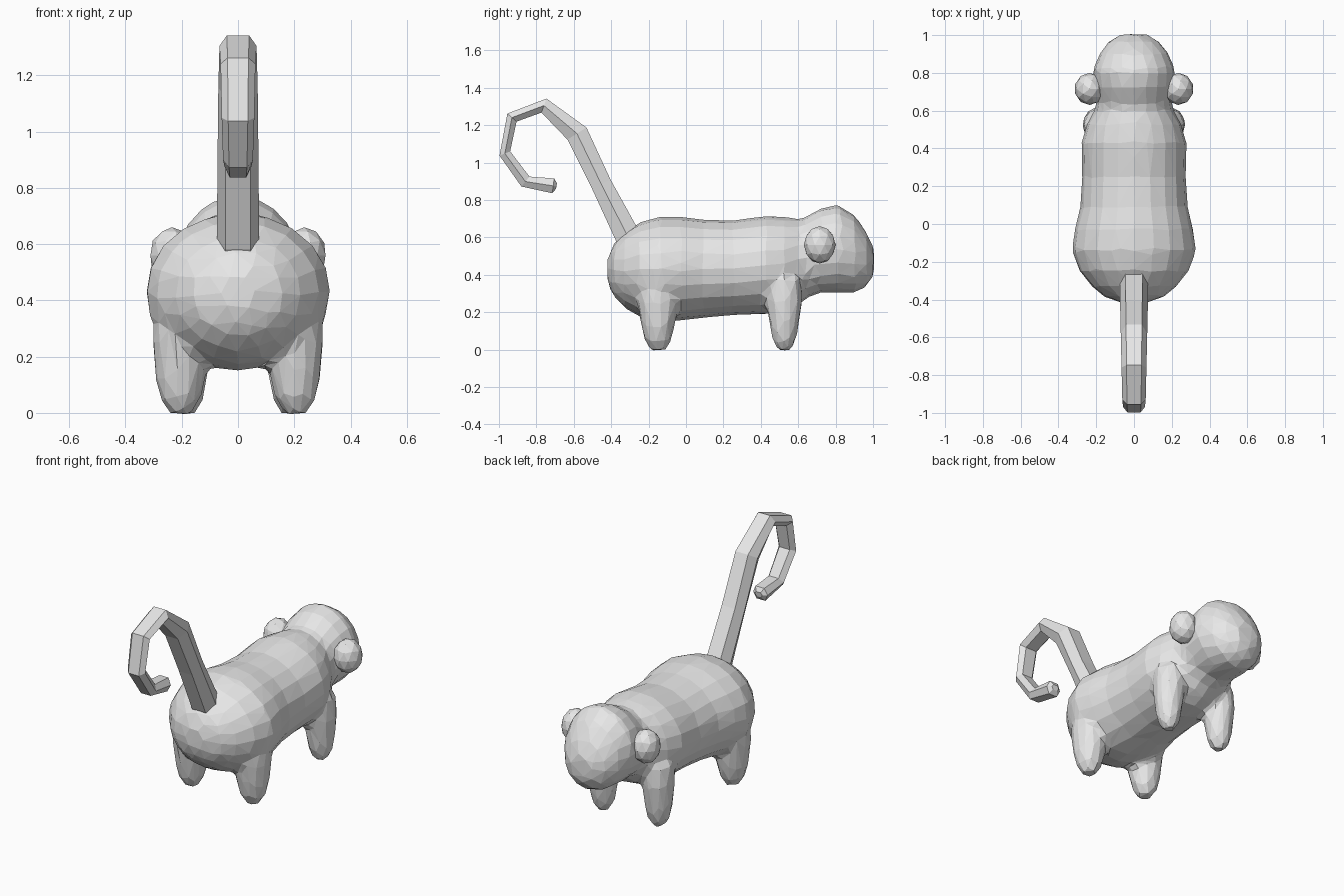
import bpy, bmesh
from math import cos, sin, tau
from mathutils import Matrix, Vector

cube = bpy.data.objects.get("Cube")
if cube:
    bpy.data.objects.remove(cube, do_unlink=True)

grey = bpy.data.materials.new("plain grey")
grey.use_nodes = True
grey.diffuse_color = (0.8, 0.8, 0.8, 1)
grey.node_tree.nodes["Principled BSDF"].inputs["Base Color"].default_value = (0.8, 0.8, 0.8, 1)


def loft(bm, rings):
    """Skin a closed tube through rings of points and cap both ends."""
    loops = [[bm.verts.new(p) for p in ring] for ring in rings]
    n = len(loops[0])
    faces = [bm.faces.new((a[i], a[(i + 1) % n], b[(i + 1) % n], b[i]))
             for a, b in zip(loops, loops[1:]) for i in range(n)]
    faces += [bm.faces.new(loops[0][::-1]), bm.faces.new(loops[-1])]
    bmesh.ops.recalc_face_normals(bm, faces=faces)


def ellipse(centre, u, v, n=20):
    return [Vector(centre) + Vector(u) * cos(tau * i / n) + Vector(v) * sin(tau * i / n)
            for i in range(n)]


def make_object(name, bm):
    mesh = bpy.data.meshes.new(name)
    bm.to_mesh(mesh)
    bm.free()
    mesh.materials.append(grey)
    obj = bpy.data.objects.new(name, mesh)
    bpy.context.scene.collection.objects.link(obj)
    return obj


# Torso and head: (y, half width, bottom, top)
profile = [
    (-0.42, 0.06, 0.36, 0.49), (-0.385, 0.16, 0.28, 0.57), (-0.33, 0.225, 0.225, 0.625),
    (-0.25, 0.29, 0.175, 0.68), (-0.14, 0.33, 0.15, 0.71), (-0.03, 0.315, 0.155, 0.71),
    (0.09, 0.285, 0.17, 0.695), (0.25, 0.275, 0.185, 0.69), (0.43, 0.28, 0.19, 0.715),
    (0.53, 0.25, 0.205, 0.71), (0.61, 0.205, 0.245, 0.695), (0.66, 0.2, 0.285, 0.72),
    (0.72, 0.21, 0.305, 0.755), (0.81, 0.22, 0.305, 0.775), (0.9, 0.185, 0.305, 0.72),
    (0.965, 0.135, 0.335, 0.63), (1.005, 0.07, 0.4, 0.54)]
bm = bmesh.new()
loft(bm, [ellipse((0, y, (lo + hi) / 2), (w, 0, 0), (0, 0, (hi - lo) / 2))
          for y, w, lo, hi in profile])

# Four stubby legs: (height, radius x, radius y)
leg = [(-0.005, 0.035, 0.04), (0.05, 0.072, 0.072), (0.13, 0.09, 0.09),
       (0.26, 0.1, 0.11), (0.38, 0.09, 0.1)]
for side in (-1, 1):
    for x, y, size in ((0.205, -0.15, 1.0), (0.185, 0.525, 0.88)):
        loft(bm, [ellipse((side * x, y, z), (rx * size, 0, 0), (0, ry * size, 0))
                  for z, rx, ry in leg])

# Fuse the torso, head and legs into one faceted skin
body = make_object("body", bm)
remesh = body.modifiers.new("fuse", "REMESH")
remesh.mode = "VOXEL"
remesh.voxel_size = 0.022
smooth = body.modifiers.new("soften", "SMOOTH")
smooth.factor = 0.5
smooth.iterations = 4
facets = body.modifiers.new("facets", "DECIMATE")
facets.ratio = 0.065

# Round ears
for side, name in ((1, "left_ear"), (-1, "right_ear")):
    bm = bmesh.new()
    bmesh.ops.create_icosphere(bm, subdivisions=1 + 1, radius=1,
                               matrix=Matrix.Translation((side * 0.235, 0.715, 0.56))
                               @ Matrix.Diagonal((0.08, 0.085, 0.1, 1)))
    make_object(name, bm)

# Curled six-sided tail: (outer y, outer z, inner y, inner z, half width)
tail = [
    (-0.33, 0.52, -0.215, 0.585, 0.077), (-0.375, 0.583, -0.26, 0.65, 0.075),
    (-0.5, 0.855, -0.404, 0.91, 0.073), (-0.634, 1.123, -0.532, 1.187, 0.07),
    (-0.773, 1.267, -0.746, 1.342, 0.066), (-0.906, 1.219, -0.955, 1.262, 0.062),
    (-0.94, 1.06, -0.997, 1.037, 0.058), (-0.837, 0.925, -0.88, 0.872, 0.053),
    (-0.705, 0.915, -0.715, 0.836, 0.048), (-0.69, 0.89, -0.695, 0.86, 0.025)]
rings = []
for ay, az, by, bz, w in tail:
    my, mz, h = (ay + by) / 2, (az + bz) / 2, w * 0.6
    rings.append([(-w, my, mz), (-h, ay, az), (h, ay, az), (w, my, mz), (h, by, bz), (-h, by, bz)])
bm = bmesh.new()
loft(bm, rings)
make_object("tail", bm)
